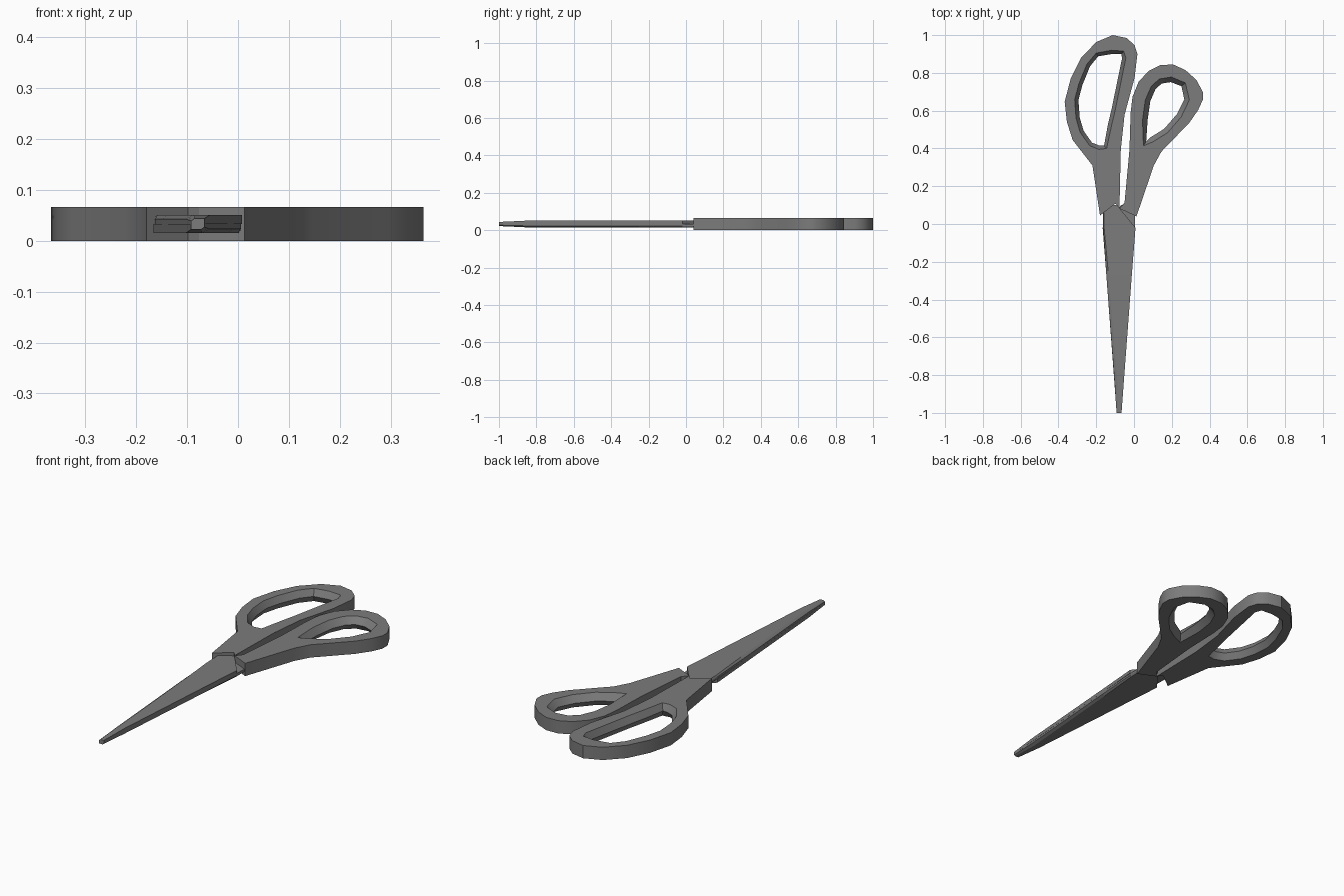
import bpy, bmesh, math
from mathutils import Vector

cube = bpy.data.objects.get("Cube")
if cube:
    bpy.data.objects.remove(cube, do_unlink=True)

grey = bpy.data.materials.new("dark_grey")
grey.use_nodes = True
colour = (0.2, 0.2, 0.2, 1)
grey.diffuse_color = colour
grey.node_tree.nodes["Principled BSDF"].inputs["Base Color"].default_value = colour

HEIGHT = 0.066
MID = HEIGHT / 2
PIVOT_X = -0.079


def finish(name, bm, angle):
    bmesh.ops.recalc_face_normals(bm, faces=bm.faces)
    mesh = bpy.data.meshes.new(name)
    bm.to_mesh(mesh)
    bm.free()
    mesh.materials.append(grey)
    obj = bpy.data.objects.new(name, mesh)
    bpy.context.collection.objects.link(obj)
    bpy.ops.object.select_all(action='DESELECT')
    obj.select_set(True)
    bpy.context.view_layer.objects.active = obj
    bpy.ops.object.shade_smooth_by_angle(angle=math.radians(angle))


def inset(points, amount):
    """Move every corner of a clockwise outline inward."""
    result = []
    for i, point in enumerate(points):
        before = (Vector(point) - Vector(points[i - 1])).normalized()
        after = (Vector(points[(i + 1) % len(points)]) - Vector(point)).normalized()
        along = (before + after).normalized()
        result.append(Vector(point) + Vector((along.y, -along.x)) * amount)
    return result


def ring(bm, points, z):
    return [bm.verts.new((p[0], p[1], z)) for p in points]


def bridge(bm, first, second):
    n = len(first)
    for i in range(n):
        j = (i + 1) % n
        bm.faces.new((first[i], first[j], second[j], second[i]))


def handle(name, outline, hole, lip):
    bm = bmesh.new()
    outer = [ring(bm, outline, z) for z in (0, HEIGHT)]
    inner = [ring(bm, hole, 0), ring(bm, inset(hole, lip), MID), ring(bm, hole, HEIGHT)]
    bridge(bm, *outer)
    bridge(bm, inner[0], inner[1])
    bridge(bm, inner[1], inner[2])
    # flat faces around the finger hole
    for loops in ((outer[0], inner[0]), (outer[1], inner[2])):
        edges = [bm.edges.get((loop[i - 1], loop[i])) for loop in loops for i in range(len(loop))]
        bmesh.ops.triangle_fill(bm, edges=edges, use_beauty=True)
    finish(name, bm, 32)


def blade(name, flip):
    """Loft of beveled sections: y, cutting edge, bevel line, spine, thickness."""
    stations = [
        (0.10, -0.165, -0.16, -0.09, 0.018),
        (-0.02, -0.163, -0.158, 0.008, 0.018),
        (-0.25, -0.148, -0.137, -0.01, 0.018),
        (-0.85, -0.102, -0.088, -0.055, 0.018),
        (-1.0, -0.092, -0.085, -0.066, 0.011),
    ]
    bm = bmesh.new()
    rings = []
    for y, edge, bevel, spine, thick in stations:
        section = [(edge, 0), (edge, thick * 0.55), (bevel, thick), (spine, thick), (spine, 0)]
        verts = []
        for x, z in section:
            if flip:
                x, z = 2 * PIVOT_X - x, -z
            verts.append(bm.verts.new((x, y, MID + z)))
        rings.append(verts)
    for first, second in zip(rings, rings[1:]):
        bridge(bm, first, second)
    bm.faces.new(rings[0])
    bm.faces.new(rings[-1])
    finish(name, bm, 10)


# Large finger loop
handle("right_handle",
       [(-.18, .045), (-.22, .31), (-.325, .445), (-.355, .54), (-.367, .647), (-.335, .77),
        (-.28, .88), (-.2, .963), (-.113, 1), (-.04, .985), (.003, .947), (.018, .9),
        (.003, .773), (-.05, .578), (-.07, .393), (-.077, .082), (-.098, .108)],
       [(-.145, .4), (-.185, .395), (-.235, .415), (-.285, .485), (-.307, .56), (-.314, .657),
        (-.293, .74), (-.25, .845), (-.2, .905), (-.118, .92), (-.055, .915), (-.043, .88),
        (-.1, .6), (-.118, .525)], 0.02)

# Small thumb loop
handle("left_handle",
       [(.013, .04), (.105, .31), (.145, .383), (.293, .536), (.34, .604), (.364, .657),
        (.364, .7), (.33, .763), (.272, .815), (.208, .844), (.14, .842), (.077, .81),
        (.024, .752), (-.008, .673), (-.018, .588), (-.024, .393), (-.05, .113), (-.077, .082)],
       [(.05, .414), (.045, .55), (.06, .657), (.092, .73), (.135, .768), (.198, .778),
        (.272, .747), (.293, .657), (.25, .567), (.177, .483), (.1, .435)], 0.027)

# Crossing blades, one turned over along its length
blade("upper_blade", False)
blade("lower_blade", True)
